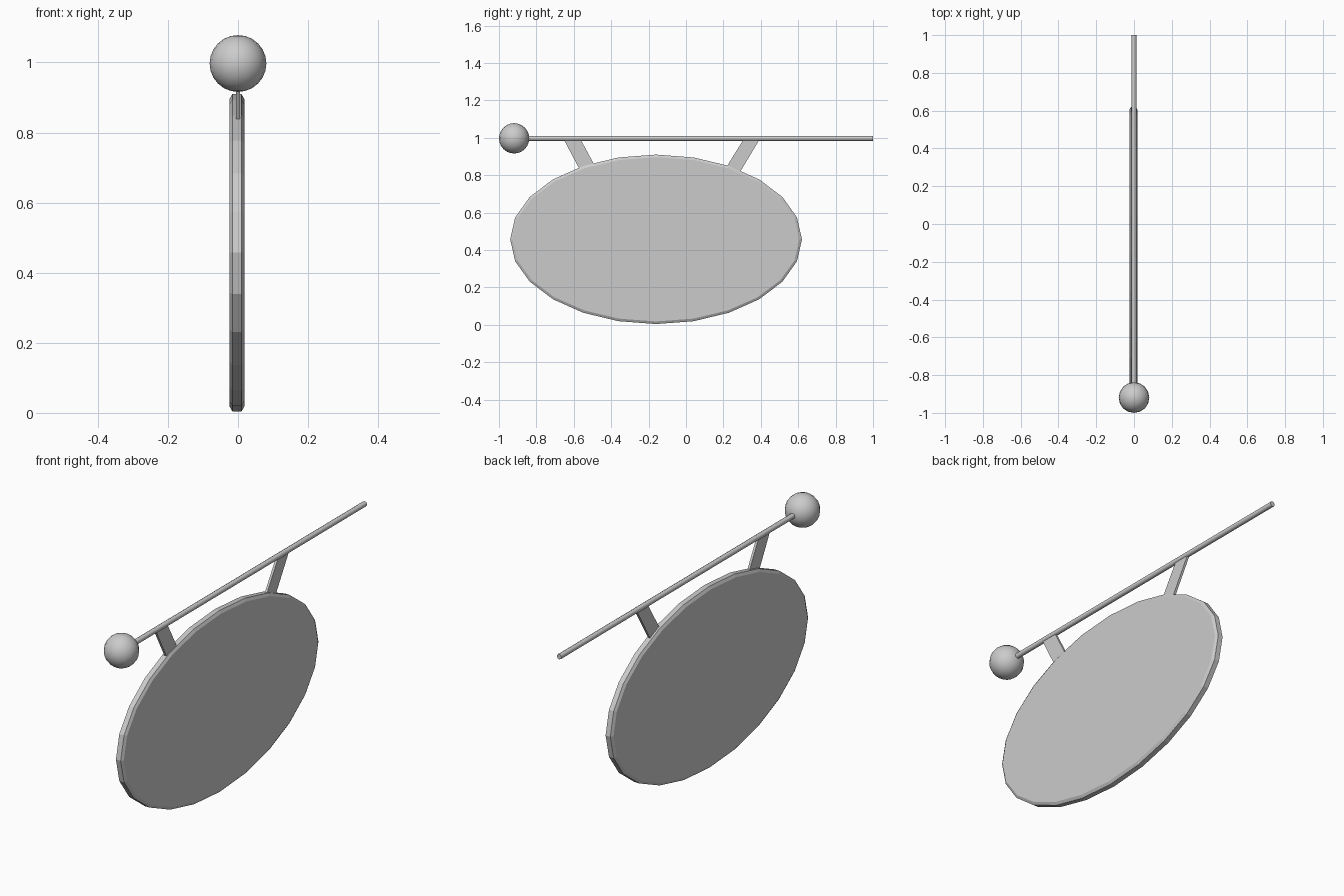
import bpy, bmesh, math

if "Cube" in bpy.data.objects:
    bpy.data.objects.remove(bpy.data.objects["Cube"])

ROD_Z = 0.997


def make_object(name, bm):
    bmesh.ops.recalc_face_normals(bm, faces=bm.faces)
    mesh = bpy.data.meshes.new(name)
    bm.to_mesh(mesh)
    bm.free()
    obj = bpy.data.objects.new(name, mesh)
    bpy.context.collection.objects.link(obj)
    return obj


def smooth(obj, angle):
    bpy.ops.object.select_all(action='DESELECT')
    obj.select_set(True)
    bpy.context.view_layer.objects.active = obj
    bpy.ops.object.shade_smooth_by_angle(angle=math.radians(angle))


# Oval sign board with a chamfered rim
def sign_board(sides=24, cx=-0.003, cy=-0.16, cz=0.457, ry=0.78, rz=0.453):
    bm = bmesh.new()
    rings = []
    for x, inset in ((-0.021, 0.014), (-0.013, 0), (0.013, 0), (0.021, 0.014)):
        ring = []
        for i in range(sides):
            a = math.tau * i / sides
            ring.append(bm.verts.new((cx + x,
                                      cy + (ry - inset) * math.cos(a),
                                      cz + (rz - inset) * math.sin(a))))
        rings.append(ring)
    for r0, r1 in zip(rings, rings[1:]):
        for i in range(sides):
            j = (i + 1) % sides
            bm.faces.new((r0[i], r0[j], r1[j], r1[i]))
    bm.faces.new(rings[0])
    bm.faces.new(rings[-1])
    return make_object("sign_board", bm)


# Flat slanted hanger between rod and board
def hanger(name, outline, half=0.006):
    bm = bmesh.new()
    face = bm.faces.new([bm.verts.new((-half, y, z)) for y, z in outline])
    ext = bmesh.ops.extrude_face_region(bm, geom=[face], use_keep_orig=True)
    verts = [v for v in ext["geom"] if isinstance(v, bmesh.types.BMVert)]
    bmesh.ops.translate(bm, verts=verts, vec=(2 * half, 0, 0))
    return make_object(name, bm)


sign_board()
hanger("front_hanger", [(-0.653, 0.99), (-0.563, 0.99), (-0.487, 0.85), (-0.568, 0.83)])
hanger("rear_hanger", [(0.307, 0.99), (0.393, 0.99), (0.285, 0.81), (0.214, 0.84)])

# Horizontal rod
bpy.ops.mesh.primitive_cylinder_add(vertices=8, radius=0.013, depth=1.86,
                                    location=(0, 0.07, ROD_Z),
                                    rotation=(math.pi / 2, 0, 0))
rod = bpy.context.object
rod.name = "rod"
smooth(rod, 50)

# Ball at the front end of the rod
bpy.ops.mesh.primitive_uv_sphere_add(segments=16, ring_count=12, radius=0.081,
                                     location=(0, -0.919, ROD_Z))
ball = bpy.context.object
ball.name = "end_ball"
smooth(ball, 60)
